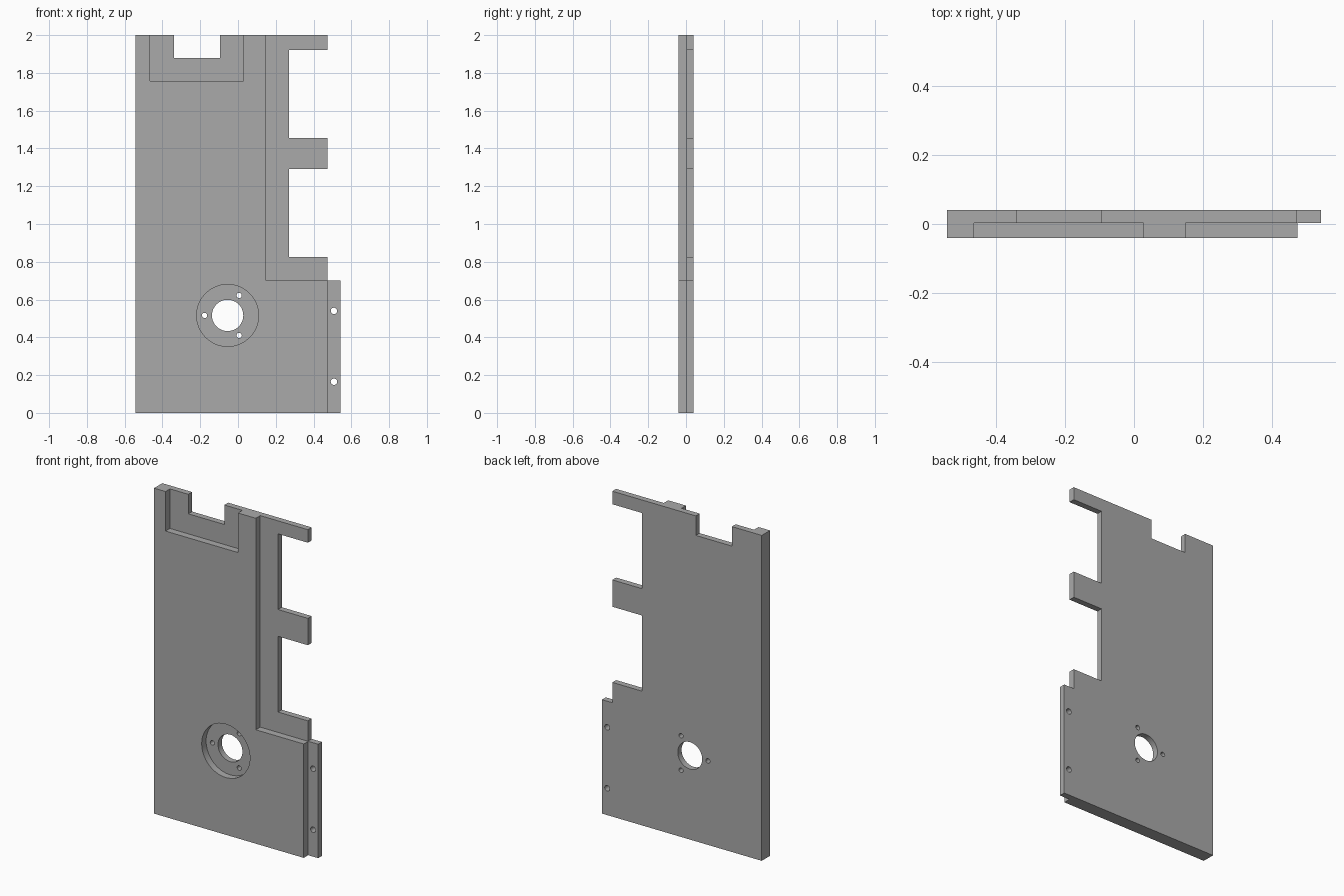
import bpy, bmesh
from math import cos, sin, pi, radians

cube = bpy.data.objects.get("Cube")
if cube:
    bpy.data.objects.remove(cube, do_unlink=True)

FRONT, STEP, BACK = -0.04, 0.003, 0.04

grey = bpy.data.materials.new("plain_grey")
grey.use_nodes = True
grey.diffuse_color = (0.4, 0.4, 0.4, 1)
grey.node_tree.nodes["Principled BSDF"].inputs["Base Color"].default_value = (0.4, 0.4, 0.4, 1)


def extrude_profile(name, points, y0, y1):
    """Solid made from an x-z outline running from y0 to y1."""
    bm = bmesh.new()
    face = bm.faces.new([bm.verts.new((x, y0, z)) for x, z in points])
    new = bmesh.ops.extrude_face_region(bm, geom=[face])["geom"]
    verts = [v for v in new if isinstance(v, bmesh.types.BMVert)]
    bmesh.ops.translate(bm, verts=verts, vec=(0, y1 - y0, 0))
    bmesh.ops.recalc_face_normals(bm, faces=bm.faces)
    mesh = bpy.data.meshes.new(name)
    bm.to_mesh(mesh)
    bm.free()
    mesh.materials.append(grey)
    obj = bpy.data.objects.new(name, mesh)
    bpy.context.collection.objects.link(obj)
    return obj


def circle(x, z, r, n):
    return [(x + r * cos(2 * pi * i / n), z + r * sin(2 * pi * i / n)) for i in range(n)]


def cut(target, points, y1):
    """Cut an outline into the front of the target, down to y1."""
    cutter = extrude_profile("cutter", points, FRONT - 0.05, y1)
    cutter.hide_render = True
    mod = target.modifiers.new("cut", "BOOLEAN")
    mod.operation, mod.solver, mod.object = "DIFFERENCE", "EXACT", cutter
    bpy.context.view_layer.objects.active = target
    bpy.ops.object.modifier_apply(modifier=mod.name)
    bpy.data.objects.remove(cutter, do_unlink=True)


# Plate outline with three side tabs and a notch in the top edge
outline = [(-0.543, 0), (0.543, 0), (0.543, 0.70), (0.473, 0.70), (0.473, 0.825)]
for low, high in ((0.825, 1.29), (1.455, 1.92)):
    outline += [(0.27, low), (0.27, high), (0.473, high)]
    outline.append((0.473, 1.455 if high < 1.5 else 2))
outline += [(-0.095, 2), (-0.095, 1.88), (-0.34, 1.88), (-0.34, 2), (-0.543, 2)]
plate = extrude_profile("mounting_plate", outline, FRONT, BACK)

# Recess around the top notch
cut(plate, [(-0.465, 1.757), (0.028, 1.757), (0.028, 2.1), (-0.465, 2.1)], STEP)

# Thin area behind the tabs and along the right-hand lip
cut(plate, [(0.149, 0.70), (0.475, 0.70), (0.475, -0.1), (0.7, -0.1),
            (0.7, 2.1), (0.149, 2.1)], STEP)

# Round counterbore, shaft hole and three screw holes
hub_x, hub_z = -0.055, 0.516
cut(plate, circle(hub_x, hub_z, 0.164, 64), STEP)
cut(plate, circle(hub_x, hub_z, 0.083, 48), BACK + 0.05)
for angle in (60, 180, 300):
    a = radians(angle)
    cut(plate, circle(hub_x + 0.122 * cos(a), hub_z + 0.122 * sin(a), 0.014, 24), BACK + 0.05)

# Screw holes in the lip
for z in (0.165, 0.54):
    cut(plate, circle(0.508, z, 0.017, 24), BACK + 0.05)

# Smooth hole walls, crisp edges
bpy.ops.object.select_all(action="DESELECT")
plate.select_set(True)
bpy.context.view_layer.objects.active = plate
bpy.ops.object.shade_smooth_by_angle(angle=radians(30))
